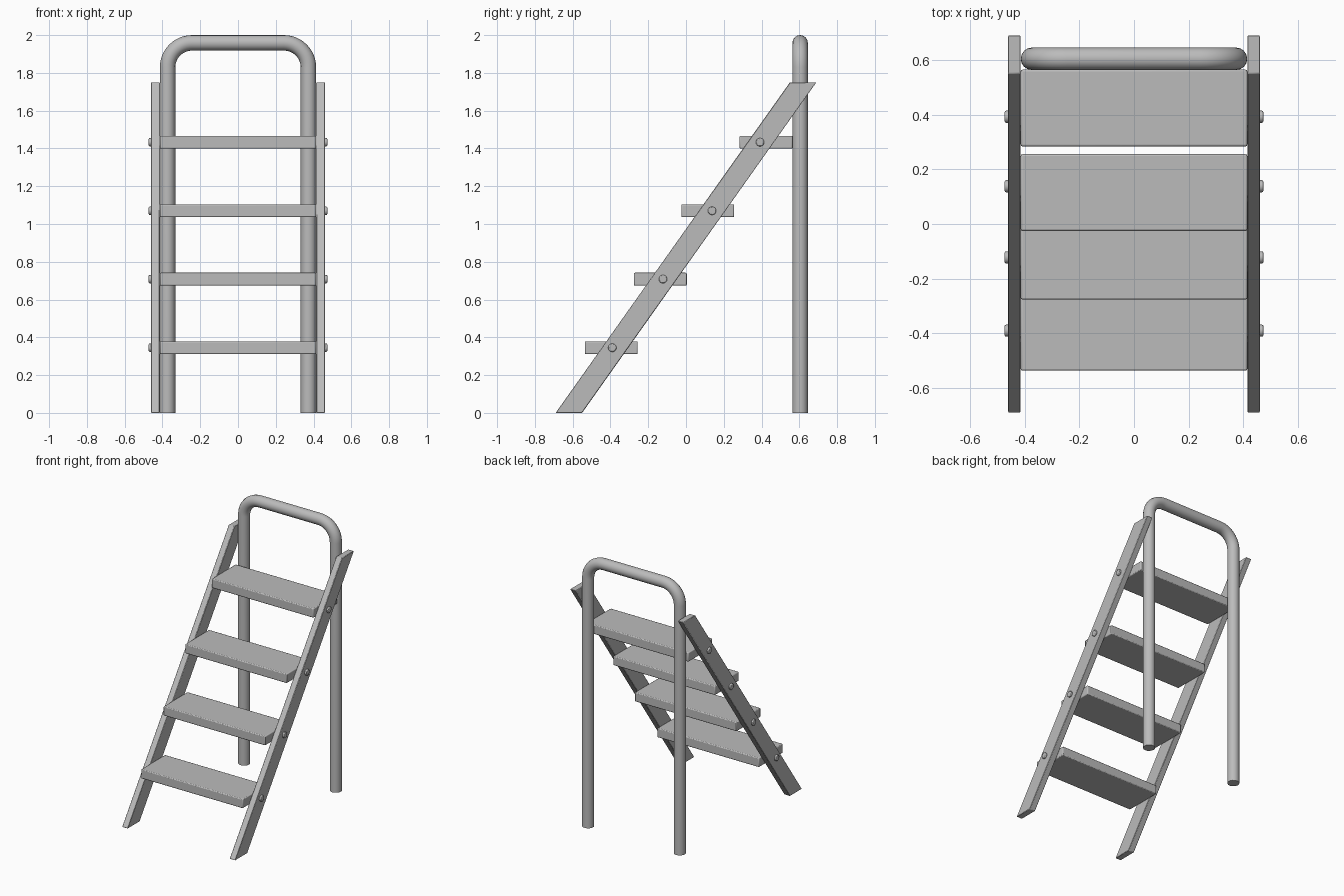
import bpy, bmesh, math
from mathutils import Matrix

cube = bpy.data.objects.get("Cube")
if cube:
    bpy.data.objects.remove(cube, do_unlink=True)

# One plain grey for the whole ladder
grey = bpy.data.materials.new("light_grey")
grey.use_nodes = True
GREY = (0.5, 0.5, 0.5, 1)
grey.diffuse_color = GREY
grey.node_tree.nodes["Principled BSDF"].inputs["Base Color"].default_value = GREY


def add_object(name, bm, bevel=0.0, segments=2):
    """Turn a bmesh into a finished, optionally bevelled object."""
    bmesh.ops.recalc_face_normals(bm, faces=bm.faces)
    mesh = bpy.data.meshes.new(name)
    bm.to_mesh(mesh)
    bm.free()
    mesh.materials.append(grey)
    obj = bpy.data.objects.new(name, mesh)
    bpy.context.collection.objects.link(obj)
    if bevel:
        mod = obj.modifiers.new("soft_edges", "BEVEL")
        mod.width = bevel
        mod.segments = segments
        mod.limit_method = "ANGLE"
    smooth(obj)
    return obj


def smooth(obj):
    bpy.ops.object.select_all(action="DESELECT")
    obj.select_set(True)
    bpy.context.view_layer.objects.active = obj
    bpy.ops.object.shade_smooth_by_angle(angle=math.radians(35))


# Slanted side rails, cut level at both ends
RAIL_IN, RAIL_OUT, RAIL_TOP = 0.414, 0.461, 1.75
rail_profile = [(-0.69, 0), (-0.55, 0), (0.69, RAIL_TOP), (0.55, RAIL_TOP)]
for side, label in ((1, "left"), (-1, "right")):
    bm = bmesh.new()
    face = bm.faces.new([bm.verts.new((side * RAIL_IN, y, z)) for y, z in rail_profile])
    new = bmesh.ops.extrude_face_region(bm, geom=[face])["geom"]
    bmesh.ops.translate(bm, vec=(side * (RAIL_OUT - RAIL_IN), 0, 0),
                        verts=[v for v in new if isinstance(v, bmesh.types.BMVert)])
    add_object(f"{label}_side_rail", bm, 0.003, 1)

# Steps, each held by a bolt through either rail: (step y, bolt y, z)
steps = [(-0.396, -0.39, 0.345), (-0.136, -0.122, 0.708),
         (0.115, 0.138, 1.07), (0.424, 0.392, 1.433)]
for i, (step_y, bolt_y, z) in enumerate(steps, 1):
    bm = bmesh.new()
    bmesh.ops.create_cube(bm, size=1, matrix=Matrix.Translation((0, step_y, z))
                          @ Matrix.Diagonal((2 * RAIL_IN, 0.28, 0.068, 1)))
    add_object(f"step_{i}", bm, 0.006)
    for side, label in ((1, "left"), (-1, "right")):
        bm = bmesh.new()
        bmesh.ops.create_cone(bm, cap_ends=True, segments=24, radius1=0.022, radius2=0.022,
                              depth=0.04, matrix=Matrix.Translation((side * 0.453, bolt_y, z))
                              @ Matrix.Rotation(math.pi / 2, 4, "Y"))
        add_object(f"{label}_bolt_{i}", bm, 0.005)

# Bent tube that forms the rear legs and the top handle
TUBE_R, HALF, BEND, TUBE_Y = 0.041, 0.373, 0.13, 0.604
top = 2 - TUBE_R
arc = [(HALF - BEND + BEND * math.cos(a), top - BEND + BEND * math.sin(a))
       for a in (math.pi / 2 * k / 12 for k in range(13))]
half_path = [(HALF, 0)] + arc
path = half_path + [(-x, z) for x, z in reversed(half_path)]
curve = bpy.data.curves.new("rear_legs_and_handle", "CURVE")
curve.dimensions = "3D"
curve.bevel_depth = TUBE_R
curve.bevel_resolution = 6
curve.use_fill_caps = True
spline = curve.splines.new("POLY")
spline.points.add(len(path) - 1)
for point, (x, z) in zip(spline.points, path):
    point.co = (x, TUBE_Y, z, 1)
curve.materials.append(grey)
tube = bpy.data.objects.new("rear_legs_and_handle", curve)
bpy.context.collection.objects.link(tube)
bpy.ops.object.select_all(action="DESELECT")
tube.select_set(True)
bpy.context.view_layer.objects.active = tube
bpy.ops.object.convert(target="MESH")
smooth(bpy.context.view_layer.objects.active)
